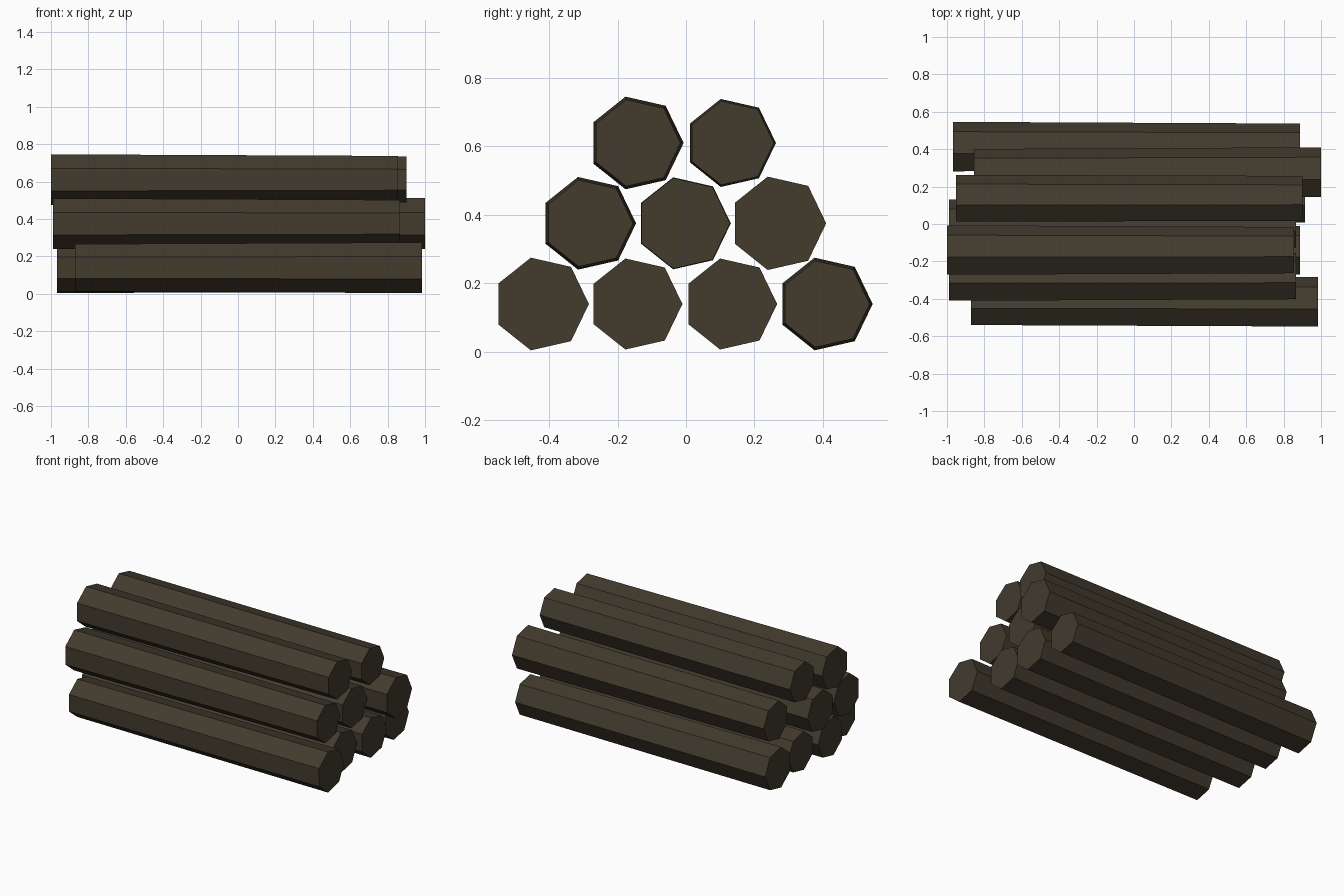
import bpy, bmesh, math

cube = bpy.data.objects.get("Cube")
if cube:
    bpy.data.objects.remove(cube, do_unlink=True)

# Dark bark colour
bark = bpy.data.materials.new("dark_olive_bark")
bark.use_nodes = True
colour = (0.054, 0.043, 0.027, 1)
bark.diffuse_color = colour
bsdf = bark.node_tree.nodes["Principled BSDF"]
bsdf.inputs["Base Color"].default_value = colour
bsdf.inputs["Roughness"].default_value = 0.9

LENGTH = 1.855
SIDES = 7


def add_log(name, left, y, z, r_left, r_right):
    """Tapered seven-sided log lying along x, one ridge toward +y."""
    bm = bmesh.new()
    rings = []
    for x, r in ((left, r_left), (left + LENGTH, r_right)):
        ring = []
        for i in range(SIDES):
            a = 2 * math.pi * i / SIDES
            ring.append(bm.verts.new((x, y + r * math.cos(a), z + r * math.sin(a))))
        rings.append(ring)
    a, b = rings
    bm.faces.new(a)
    bm.faces.new(b)
    for i in range(SIDES):
        j = (i + 1) % SIDES
        bm.faces.new((a[i], a[j], b[j], b[i]))
    bmesh.ops.recalc_face_normals(bm, faces=bm.faces)
    mesh = bpy.data.meshes.new(name)
    bm.to_mesh(mesh)
    bm.free()
    mesh.materials.append(bark)
    bpy.context.collection.objects.link(bpy.data.objects.new(name, mesh))


# Each row: height, then logs as (left end, y, left radius, right radius)
rows = {
    "bottom": (0.139, [(-0.872, -0.423, 0.130, 0.139), (-0.967, -0.147, 0.133, 0.1365),
                       (-0.942, 0.130, 0.133, 0.1365), (-0.967, 0.407, 0.139, 0.130)]),
    "middle": (0.375, [(-0.990, -0.285, 0.139, 0.130), (-0.990, -0.007, 0.138, 0.136),
                       (-0.855, 0.270, 0.131, 0.140)]),
    "top": (0.610, [(-1.0, -0.146, 0.139, 0.130), (-0.953, 0.131, 0.132, 0.126)]),
}
for row, (z, logs) in rows.items():
    for n, (left, y, r_left, r_right) in enumerate(logs, 1):
        add_log(f"{row}_log_{n}", left, y, z, r_left, r_right)
